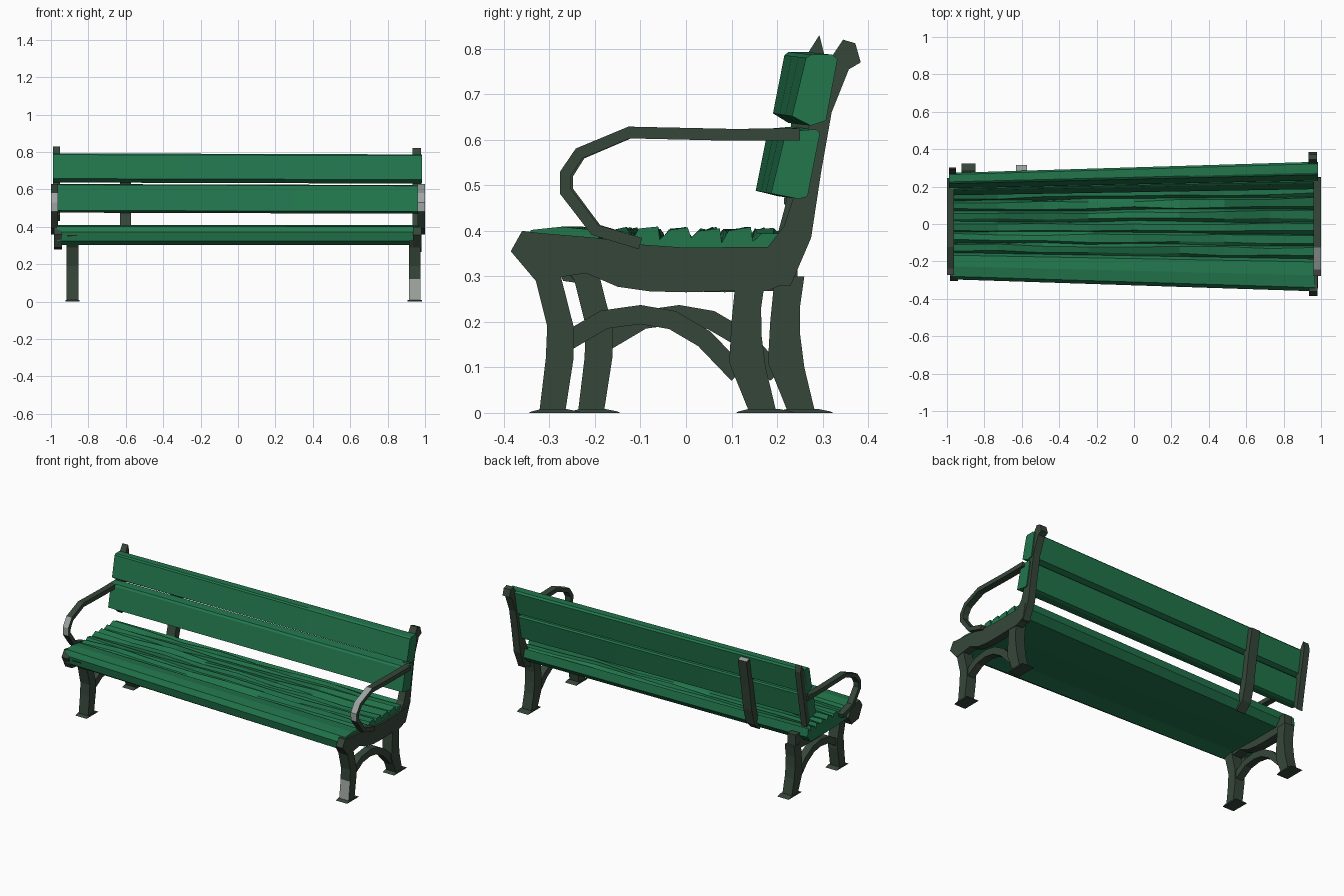
import bpy, bmesh, math, random
from mathutils import Vector

random.seed(4)


def material(name, rgb):
    m = bpy.data.materials.new(name)
    m.diffuse_color = (*rgb, 1)
    return m


GREEN = material("green_paint", (0.016, 0.18, 0.073))
IRON = material("dark_iron", (0.036, 0.062, 0.041))
WORN = material("worn_grey", (0.34, 0.38, 0.36))


def finish(bm, name, mats, worn=None):
    bmesh.ops.recalc_face_normals(bm, faces=bm.faces[:])
    bm.normal_update()
    if worn:
        for f in bm.faces:
            if worn(f.normal, f.calc_center_median()):
                f.material_index = 1
    me = bpy.data.meshes.new(name)
    bm.to_mesh(me)
    bm.free()
    for m in mats:
        me.materials.append(m)
    ob = bpy.data.objects.new(name, me)
    bpy.context.collection.objects.link(ob)
    return ob


def loft(name, sections, mats, worn=None):
    """Skin a list of equal-length closed sections and cap both ends."""
    bm = bmesh.new()
    rings = [[bm.verts.new(p) for p in s] for s in sections]
    n = len(rings[0])
    for a, b in zip(rings, rings[1:]):
        for i in range(n):
            j = (i + 1) % n
            bm.faces.new((a[i], a[j], b[j], b[i]))
    bm.faces.new(rings[0])
    bm.faces.new(rings[-1][::-1])
    return finish(bm, name, mats, worn)


def plate(name, outline, x0, x1, dy=0.0, worn=None):
    """Extrude a side-view (y, z) outline across x."""
    return loft(name, [[(x, y + dy, z) for y, z in outline] for x in (x0, x1)],
                [IRON, WORN], worn)


def strip(path, width):
    """Thicken a (y, z) path into a closed outline."""
    pts = [Vector(p) for p in path]
    left, right = [], []
    for i, p in enumerate(pts):
        t = (pts[min(i + 1, len(pts) - 1)] - pts[max(i - 1, 0)]).normalized()
        n = Vector((-t.y, t.x)) * width / 2
        left.append(tuple(p + n))
        right.append(tuple(p - n))
    return left + right[::-1]


# Side-view outlines of the cast ends
RAIL = [(-0.385, 0.355), (-0.36, 0.40), (-0.32, 0.395), (-0.2, 0.385), (-0.1, 0.37),
        (0.0, 0.363), (0.18, 0.365), (0.25, 0.37), (0.23, 0.29), (0.18, 0.268),
        (0.1, 0.268), (0.0, 0.265), (-0.08, 0.267), (-0.15, 0.277), (-0.22, 0.307),
        (-0.33, 0.29)]
POST = [(0.18, 0.365), (0.215, 0.41), (0.235, 0.47), (0.262, 0.6), (0.305, 0.76),
        (0.345, 0.82), (0.372, 0.812), (0.384, 0.77), (0.358, 0.755), (0.32, 0.66),
        (0.297, 0.53), (0.275, 0.385), (0.23, 0.28), (0.17, 0.28)]
LEFT_POST = [(0.215, 0.46), (0.225, 0.6), (0.255, 0.77), (0.293, 0.83), (0.303, 0.79),
             (0.28, 0.66), (0.255, 0.52), (0.24, 0.43)]
FRONT_LEG = [(-0.33, 0.29), (-0.305, 0.19), (-0.308, 0.12), (-0.322, 0.004),
             (-0.265, 0.004), (-0.247, 0.12), (-0.247, 0.19), (-0.275, 0.30),
             (-0.28, 0.33), (-0.355, 0.33)]
BACK_LEG = [(0.11, 0.30), (0.1, 0.2), (0.095, 0.11), (0.138, 0.004), (0.198, 0.004),
            (0.175, 0.10), (0.166, 0.17), (0.165, 0.23), (0.175, 0.30)]
BRACE = strip([(-0.265, 0.155), (-0.18, 0.205), (-0.1, 0.216), (-0.03, 0.204),
               (0.04, 0.163), (0.115, 0.085)], 0.042)
ARM = strip([(0.25, 0.612), (0.1, 0.611), (-0.125, 0.616), (-0.235, 0.57), (-0.265, 0.525),
             (-0.265, 0.487), (-0.2, 0.402), (-0.1, 0.372)], 0.026)


def worn_arm(n, c):
    return n.y < -0.3 and c.z > 0.49 and c.y < -0.15


def worn_leg(n, c):
    return n.y < -0.7 and c.z < 0.13


# Legs, braces and feet: the left set is further in and further back
for side, xc, dy in (("right", 0.945, 0.0), ("left", -0.885, 0.085)):
    plate(side + "_front_leg", FRONT_LEG, xc - 0.032, xc + 0.032, dy,
          worn_leg if side == "right" else None)
    plate(side + "_back_leg", BACK_LEG, xc - 0.032, xc + 0.032, dy)
    plate(side + "_brace", BRACE, xc - 0.02, xc + 0.025, dy)
    for part, y0, y1 in (("front", -0.345, -0.23), ("back", 0.11, 0.238)):
        foot = [(y0, 0), (y0 + 0.005, 0.003), (y0 + 0.025, 0.008),
                (y1 - 0.03, 0.008), (y1 - 0.005, 0.003), (y1, 0)]
        plate(side + "_" + part + "_foot", foot, xc - 0.038, xc + 0.038, dy)

# Right end: rail and back post
plate("right_rail", RAIL, 0.935, 0.98)
plate("right_post", POST, 0.932, 0.978)

# Left end: inset rail, front stub and narrower post
plate("left_rail", [(min(y, 0.16), min(z, 0.365)) for y, z in RAIL], -0.915, -0.86, 0.085)
plate("left_rail_stub", [(-0.305, 0.36), (-0.28, 0.4), (-0.2, 0.385), (-0.17, 0.33),
                         (-0.2, 0.28), (-0.27, 0.29)], -0.985, -0.94)
plate("left_post", LEFT_POST, -0.99, -0.952)

# Armrests
plate("right_armrest", ARM, 0.96, 1.0, 0, worn_arm)
plate("left_armrest", [(y * 0.98, z) for y, z in ARM], -1.0, -0.963, 0,
      lambda n, c: worn_arm(n, c) and c.z < 0.57)

# Middle back strut
plate("back_strut", strip([(0.17, 0.32), (0.215, 0.36), (0.24, 0.45), (0.262, 0.6),
                           (0.293, 0.77)], 0.045),
      -0.63, -0.572, 0, lambda n, c: n.z > 0.8 and c.z > 0.74)


def taper(x, y):
    """The bench is slightly deeper at its right end."""
    return y * (1 + 0.1 * x)


# Seat: broad rounded front slat followed by narrow uneven slats
profile = [(-0.285, 0.303), (-0.32, 0.325), (-0.328, 0.372), (-0.31, 0.402),
           (-0.25, 0.409), (-0.185, 0.402), (-0.17, 0.378)]
for k in range(6):
    y = -0.165 + k * 0.061
    profile += [(y + 0.008, 0.398), (y + 0.045, 0.402), (y + 0.056, 0.378)]
profile += [(0.215, 0.40), (0.225, 0.35), (0.19, 0.312), (0.0, 0.312), (-0.2, 0.318)]
sections = []
for i in range(9):
    x = -0.968 + 1.936 * i / 8
    ring = []
    for k, (y, z) in enumerate(profile):
        narrow = 6 < k < 25
        ring.append((x, taper(x, y + (random.uniform(-0.006, 0.006) if narrow else 0)),
                     z + (random.uniform(-0.008, 0.008) if narrow else 0)))
    sections.append(ring)
loft("seat", sections, [GREEN])

# Two leaning backrest slats
for name, slat in (
        ("upper_back_slat", [(0.212, 0.655), (0.24, 0.783), (0.25, 0.79), (0.293, 0.79),
                             (0.303, 0.78), (0.28, 0.645), (0.25, 0.634)]),
        ("lower_back_slat", [(0.17, 0.485), (0.198, 0.612), (0.208, 0.622), (0.26, 0.626),
                             (0.268, 0.618), (0.243, 0.478), (0.225, 0.473)])):
    loft(name, [[(x, taper(x, y), z - 0.003 * x) for y, z in slat]
                for x in (-0.99, -0.3, 0.3, 0.985)], [GREEN])
